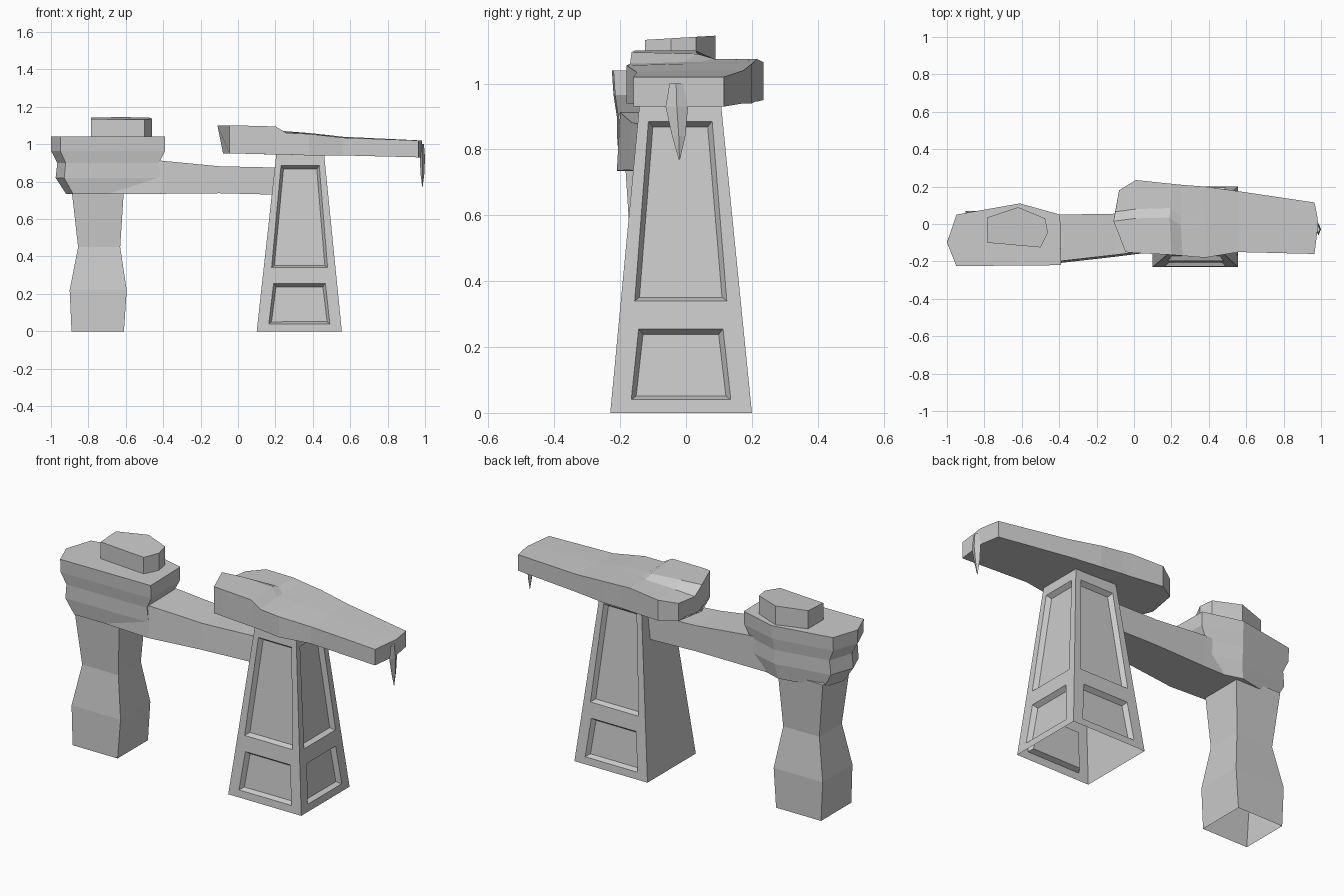
import bpy, bmesh
from mathutils import Vector

cube = bpy.data.objects.get("Cube")
if cube:
    bpy.data.objects.remove(cube)

stone = bpy.data.materials.new("grey stone")
stone.use_nodes = True
GREY = (0.6, 0.6, 0.6, 1)
stone.diffuse_color = GREY
stone.node_tree.nodes["Principled BSDF"].inputs["Base Color"].default_value = GREY


def finish(bm, name):
    mesh = bpy.data.meshes.new(name)
    bm.to_mesh(mesh)
    bm.free()
    mesh.materials.append(stone)
    obj = bpy.data.objects.new(name, mesh)
    bpy.context.collection.objects.link(obj)
    return obj


def loft(name, rings, cap_start=True, cap_end=True):
    """Skin a row of equal-length point rings."""
    bm = bmesh.new()
    rows = [[bm.verts.new(p) for p in ring] for ring in rings]
    n = len(rows[0])
    for a, b in zip(rows, rows[1:]):
        for i in range(n):
            j = (i + 1) % n
            bm.faces.new((a[i], a[j], b[j], b[i]))
    if cap_start:
        bm.faces.new(rows[0][::-1])
    if cap_end:
        bm.faces.new(rows[-1])
    bmesh.ops.recalc_face_normals(bm, faces=bm.faces)
    return finish(bm, name)


def box_ring(x0, x1, y0, y1, z):
    return [(x0, y0, z), (x1, y0, z), (x1, y1, z), (x0, y1, z)]


# Tapered tower: three panelled sides, one plain side, open underneath
base = [Vector(p) for p in box_ring(0.10, 0.555, -0.23, 0.20, 0)]
top = [Vector(p) for p in box_ring(0.205, 0.46, -0.14, 0.105, 0.95)]
levels = [0, 0.04, 0.255, 0.34, 0.885, 0.95]
margins = [0.06, 0.06, 0.062, 0.042, 0.032, 0.032]
bm = bmesh.new()
panels = []
for side in range(4):
    nxt = (side + 1) % 4
    if side == 3:
        corners = (base[side], base[nxt], top[nxt], top[side])
        bm.faces.new([bm.verts.new(p) for p in corners])
        continue
    grid = []
    for z, m in zip(levels, margins):
        a = base[side].lerp(top[side], z / 0.95)
        b = base[nxt].lerp(top[nxt], z / 0.95)
        step = (b - a).normalized() * m
        grid.append([bm.verts.new(p) for p in (a, a + step, b - step, b)])
    for r in range(5):
        for c in range(3):
            lo, hi = grid[r], grid[r + 1]
            f = bm.faces.new((lo[c], lo[c + 1], hi[c + 1], hi[c]))
            if c == 1 and r in (1, 3):
                panels.append(f)
bmesh.ops.remove_doubles(bm, verts=bm.verts, dist=0.0005)
bm.normal_update()
bmesh.ops.inset_individual(bm, faces=panels, thickness=0.02, depth=-0.025)
finish(bm, "panelled_tower")

# Upper slab: x, y and heights given as front, ridge, back
slab = []
for xs, ys, zb, zs in [
    ((-0.045, -0.11, -0.08), (-0.15, 0.015, 0.18), 0.95, (1.10, 1.10, 1.05)),
    ((0.01, 0.01, 0.01), (-0.155, 0.03, 0.235), 0.95, (1.10, 1.10, 1.065)),
    ((0.20, 0.19, 0.20), (-0.165, 0.035, 0.215), 0.945, (1.095, 1.09, 1.075)),
    ((0.26, 0.25, 0.25), (-0.17, -0.01, 0.21), 0.945, (1.06, 1.065, 1.07)),
    ((0.38, 0.38, 0.38), (-0.18, 0, 0.20), 0.94, (1.055, 1.06, 1.06)),
    ((0.56, 0.56, 0.56), (-0.15, 0, 0.175), 0.94, (1.035, 1.04, 1.04)),
    ((0.965, 0.985, 0.965), (-0.16, 0, 0.115), 0.93, (1.02, 1.02, 1.02)),
]:
    slab.append([
        (xs[0], ys[0], zb), (xs[0], ys[0], zs[0]), (xs[1], ys[1], zs[1]),
        ((2 * xs[1] + xs[2]) / 3, ys[1] + 0.05, min(zs[1], zs[2])),
        (xs[2], ys[2], zs[2]), (xs[2], ys[2], zb), (xs[1], ys[1], zb)])
loft("upper_slab", slab)

# Hanging spike on the slab's free end
spike = []
for y, z, ry, rx in [(-0.03, 1.0, 0.02, 0.008), (-0.028, 0.93, 0.034, 0.014),
                     (-0.022, 0.84, 0.02, 0.01), (-0.02, 0.77, 0.002, 0.001)]:
    spike.append([(0.986 + rx * i, y + ry * j, z)
                  for i, j in ((1, 0), (0, 1), (-1, 0), (0, -1))])
loft("hanging_spike", spike)

# Lower beam between the pillar and the tower
beam = []
for x, y0, y1, z0, z1 in [(-0.75, -0.19, 0.05, 0.735, 0.92), (-0.41, -0.21, 0.05, 0.735, 0.912),
                          (-0.10, -0.175, 0.055, 0.738, 0.882), (0.22, -0.135, 0.06, 0.73, 0.875)]:
    beam.append([(x, y0, z0), (x, y0 + 0.01, z1), (x, y1, z1), (x, y1, z0)])
loft("lower_beam", beam)

# Pillar, pinched at mid height and open underneath
loft("pillar", [
    box_ring(-0.89, -0.61, -0.20, 0.07, 0),
    box_ring(-0.90, -0.595, -0.195, 0.07, 0.22),
    box_ring(-0.855, -0.63, -0.165, 0.035, 0.45),
    box_ring(-0.89, -0.61, -0.185, 0.055, 0.76)], cap_start=False)

# Pillar head: one outline stacked at several sizes
outline = [(-0.95, -0.225), (-0.39, -0.22), (-0.395, 0.05),
           (-0.61, 0.11), (-0.95, 0.05), (-1.0, -0.10)]
head = []
for z, sx, sy in [(0.735, 0.74, 0.82), (0.82, 0.92, 0.9), (0.9, 0.89, 0.91),
                  (0.965, 1, 0.97), (1.04, 1, 1)]:
    head.append([(-0.69 + (x + 0.69) * sx, -0.06 + (y + 0.06) * sy, z) for x, y in outline])
loft("pillar_head", head)

# Small block on the head, its top rising toward the back
block = [(-0.785, -0.10), (-0.50, -0.125), (-0.46, -0.045),
         (-0.475, 0.03), (-0.62, 0.09), (-0.785, 0.035)]
loft("top_block", [[(x, y, 1.03) for x, y in block],
                   [(x, y, 1.14 + 0.06 * y) for x, y in block]])
